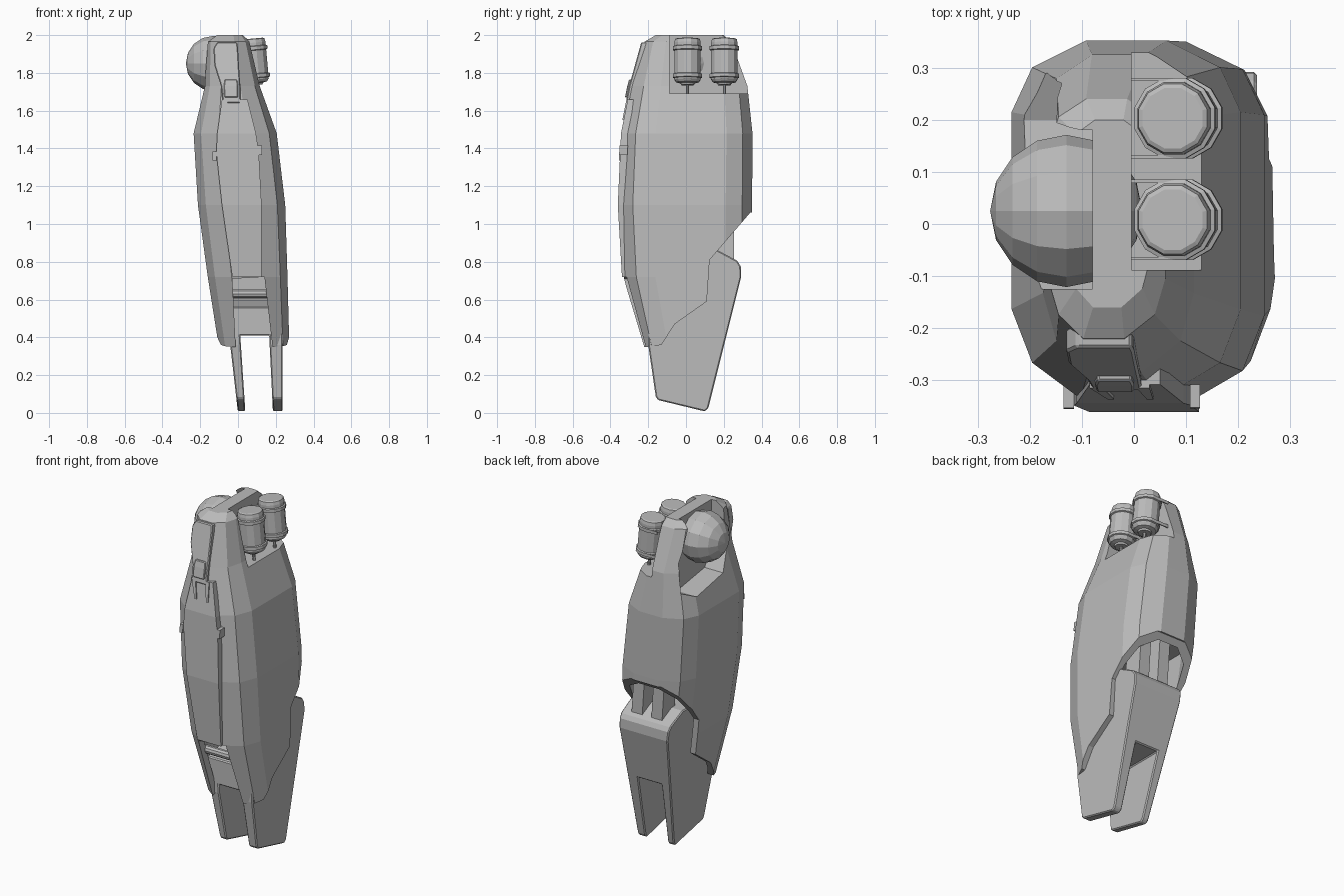
import bpy, bmesh, math
from mathutils import Vector, Matrix

if "Cube" in bpy.data.objects:
    bpy.data.objects.remove(bpy.data.objects["Cube"])

GREY = (0.5, 0.5, 0.5, 1)
mat = bpy.data.materials.new("armour grey")
mat.use_nodes = True
mat.diffuse_color = GREY
mat.node_tree.nodes["Principled BSDF"].inputs["Base Color"].default_value = GREY


def finish(bm, name):
    bmesh.ops.recalc_face_normals(bm, faces=bm.faces)
    me = bpy.data.meshes.new(name)
    bm.to_mesh(me)
    bm.free()
    me.materials.append(mat)
    ob = bpy.data.objects.new(name, me)
    bpy.context.collection.objects.link(ob)
    return ob


def loft(name, rings):
    """Skin a stack of equal-length point rings and cap both ends."""
    bm = bmesh.new()
    rows = [[bm.verts.new(p) for p in r] for r in rings]
    n = len(rows[0])
    for a, b in zip(rows, rows[1:]):
        for i in range(n):
            bm.faces.new((a[i], a[(i + 1) % n], b[(i + 1) % n], b[i]))
    bm.faces.new(rows[0])
    bm.faces.new(rows[-1])
    return finish(bm, name)


def side_prism(name, prof, left, right):
    """Extrude a (y, z) profile along x; the ends may depend on z."""
    return loft(name, [[(f(z), y, z) for y, z in prof] for f in (left, right)])


def front_prism(name, prof, y0, y1):
    return loft(name, [[(x, y, z) for x, z in prof] for y in (y0, y1)])


def box(name, x0, x1, y0, y1, z0, z1):
    return front_prism(name, [(x0, z0), (x1, z0), (x1, z1), (x0, z1)], y0, y1)


def cut(ob, *cutters):
    for c in cutters:
        m = ob.modifiers.new("cut", "BOOLEAN")
        m.object, m.operation, m.solver = c, "DIFFERENCE", "EXACT"
        bpy.context.view_layer.objects.active = ob
        bpy.ops.object.modifier_apply(modifier=m.name)
        bpy.data.objects.remove(c)


def bevel(ob, w):
    m = ob.modifiers.new("bevel", "BEVEL")
    m.width, m.segments, m.limit_method = w, 1, "ANGLE"


def const(v):
    return lambda z: v


# Shell: chamfered section lofted through stations (z, left, right, front, back)
SECTION = [(-.4, -1), (.3, -1), (.82, -.8), (1, -.5), (1, .6), (.82, .85),
           (.35, 1), (-.35, 1), (-.82, .85), (-1, .6), (-1, -.5), (-.82, -.8)]
STATIONS = [(.34, -.10, .272, -.235, .33), (.72, -.16, .262, -.33, .34),
            (1.1, -.212, .25, -.352, .35), (1.48, -.235, .205, -.335, .352),
            (1.73, -.175, .115, -.285, .325), (1.965, -.165, .06, -.22, .24),
            (2.0, -.125, .03, -.16, .2)]


def rings(stations, t=0):
    out = []
    for z, l, r, f, b in stations:
        cx, cy, hx, hy = (l + r) / 2, (f + b) / 2, (r - l) / 2 - t, (b - f) / 2 - t
        out.append([(cx + u * hx, cy + v * hy, z) for u, v in SECTION])
    return out


shell = loft("outer_shell", rings(STATIONS))
inner = [(.2, -.08, .275, -.2, .32)] + STATIONS[:3]
cavity = loft("cavity", rings(inner, .035))
hem = side_prism("hem", [(-.3, .2), (-.24, .345), (-.13, .36), (-.06, .47), (.11, .59),
                         (.125, .81), (.34, 1.06), (.5, 1.06), (.5, .2)],
                 const(-.5), const(.5))
notch = front_prism("notch", [(-.005, .2), (.2, .2), (.14, .72), (-.03, .71)], -.5, -.1)
dome_bay = side_prism("dome_bay", [(-.125, 1.72), (-.06, 1.62), (.2, 1.58), (.29, 1.62),
                                   (.27, 1.78), (.2, 1.95), (.14, 2.1), (-.125, 2.1)],
                      const(-.5), const(-.08))
tank_bay = box("tank_bay", -.005, .5, -.088, .5, 1.69, 2.2)
cut(shell, cavity, hem, notch, dome_bay, tank_bay)

# Sensor dome in the bay on the right side
bm = bmesh.new()
bmesh.ops.create_uvsphere(bm, u_segments=12, v_segments=8, radius=.146,
                          matrix=Matrix.Translation((-.13, .025, 1.85)) @ Matrix.Rotation(math.pi / 2, 4, "Y"))
finish(bm, "side_dome")


# Twin tanks with bands, necks and wall brackets
def lathe(name, prof, place, sides=12):
    return loft(name, [[place @ Vector((r * math.cos(a), r * math.sin(a), z))
                        for a in [math.tau * (i + .5) / sides for i in range(sides)]]
                       for r, z in prof])


for side, y in (("front", .008), ("rear", .203)):
    place = Matrix.Translation((.085, y, 1.86)) @ Matrix.Rotation(-.09, 4, "Y")
    lathe(side + "_tank", [(.04, -.115), (.062, -.11), (.072, -.095), (.072, .1),
                           (.068, .118), (.06, .122)], place)
    for label, z in (("lower", -.085), ("upper", .062)):
        lathe(f"{side}_tank_{label}_band", [(.07, z - .004), (.08, z), (.08, z + .018), (.07, z + .022)], place)
        for s in (-1, 1):
            yy = y + s * .074
            box(f"{side}_tank_{label}_bracket", -.006, .085, yy - .003, yy + .003, 1.86 + z, 1.878 + z)
    lathe(side + "_tank_nozzle", [(.035, -.125), (.04, -.112)], place)
    lathe(side + "_tank_stem", [(.009, -.18), (.009, -.11)], place, 8)


# Lower forked block
def block_left(z):
    return -.115 * z


block = side_prism("lower_block", [(-.16, .085), (-.148, .068), (.1, .008), (.118, .025), (.292, .72),
                                   (.29, .775), (.272, .805), (.17, .86), (.02, .86), (.02, .6),
                                   (-.2, .56), (-.2, .36)],
                   block_left, const(.236))
slot = front_prism("slot", [(.046, -.1), (.19, -.1), (.165, .41), (.012, .41)], -.6, .6)
cut(block, slot)
bevel(block, .006)

# Struts linking block and shell, and the front hinge bar
for name, x in (("right_strut", -.02), ("left_strut", .11)):
    front_prism(name, [(x, .8), (x + .07, .8), (x + .05, 1.1), (x - .02, 1.1)], .14, .255)
bm = bmesh.new()
bmesh.ops.create_cone(bm, cap_ends=True, segments=10, radius1=.024, radius2=.024, depth=.2,
                      matrix=Matrix.Translation((.06, -.25, .63)) @ Matrix.Rotation(math.pi / 2, 4, "Y"))
finish(bm, "hinge_bar")


# Front plates that follow the shell's front line, as rows of (z, left, right)
def front_y(z):
    for a, b in zip(STATIONS, STATIONS[1:]):
        if z <= b[0]:
            t = (z - a[0]) / (b[0] - a[0])
            return a[3] + t * (b[3] - a[3])
    return STATIONS[-1][3]


def front_plate(name, rows, depth):
    return loft(name, [[(l, front_y(z) - depth, z), (r, front_y(z) - depth, z),
                        (r, front_y(z) + .03, z), (l, front_y(z) + .03, z)] for z, l, r in rows])


front_plate("front_panel", [(.72, -.03, .125), (1.1, -.085, .125), (1.38, -.115, .11),
                            (1.48, -.11, .095), (1.66, -.085, .05)], .009)
bevel(front_plate("brow_plate", [(1.64, -.08, .015), (1.73, -.09, .012), (1.84, -.125, .005),
                                 (1.93, -.13, .0), (1.962, -.11, -.005)], .016), .005)
bevel(front_plate("brow_block", [(1.67, -.072, .0), (1.73, -.075, .0), (1.765, -.07, -.005)], .026), .004)
for name, x, lean in (("right_pin", -.085, .035), ("left_pin", .005, .02)):
    front_plate(name, [(1.55, x + lean, x + lean + .012), (1.66, x, x + .025)], .016)
for name, x, z in (("right_latch", -.125, 1.36), ("left_latch", .117, 1.39)):
    front_plate(name, [(z - .025, x - .01, x + .01), (z + .025, x - .01, x + .01)], .014)
